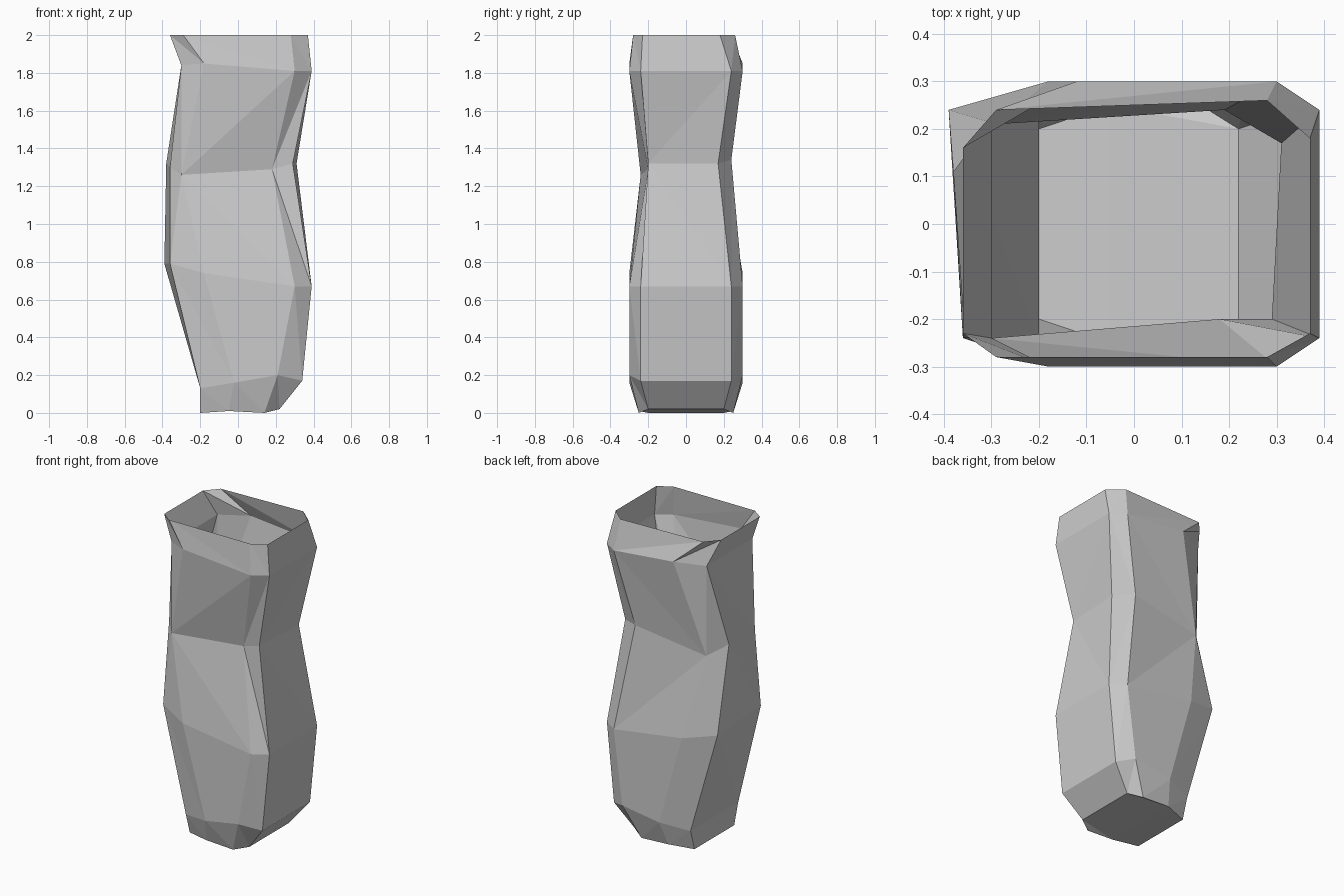
import bpy, bmesh
from mathutils import Vector

cube = bpy.data.objects.get("Cube")
if cube:
    bpy.data.objects.remove(cube, do_unlink=True)


def make_material(name, colour):
    material = bpy.data.materials.new(name)
    material.use_nodes = True
    material.diffuse_color = colour
    material.node_tree.nodes["Principled BSDF"].inputs["Base Color"].default_value = colour
    return material


# Front half of each ring, top to bottom: left side, left bevel, right bevel, right side
half_rings = [
    [(-.36, -.23, 2), (-.29, -.28, 2), (.28, -.28, 2), (.37, -.23, 2)],
    [(-.3, -.24, 1.84), (-.18, -.3, 1.85), (.3, -.3, 1.81), (.39, -.24, 1.81)],
    [(-.36, -.18, 1.3), (-.3, -.24, 1.26), (.18, -.2, 1.29), (.29, -.2, 1.32)],
    [(-.36, -.24, .79), (-.18, -.3, .74), (.3, -.3, .67), (.39, -.24, .67)],
    [(-.2, -.24, .13), (-.02, -.3, .16), (.21, -.3, .2), (.34, -.24, .17)],
    [(-.2, -.2, 0), (-.05, -.25, .01), (.14, -.25, 0), (.22, -.2, .02)],
]

# Small shifts that make the back half lean differently from the front: (ring, column)
back_shift = {
    (0, 0): (0, -.07, 0), (0, 1): (0, -.04, 0), (0, 2): (0, -.02, 0), (0, 3): (0, -.05, 0),
    (1, 0): (0, -.02, 0), (1, 1): (.06, 0, 0),
    (2, 0): (-.02, -.07, .02), (2, 1): (.01, -.03, 0),
    (2, 2): (.01, .04, .05), (2, 3): (.02, -.03, 0),
    (3, 0): (-.03, 0, 0), (4, 2): (.03, 0, 0),
}

# Fold direction per band: left bevel, front, right bevel, right side, left side
folds = ["aaaaa", "abbba", "baaaa", "aaaaa", "aaaaa"]
flip = {"a": "b", "b": "a"}


def full_ring(bm, row, half):
    """Mirror a front half ring to the back and return its vertices in order."""
    front = [Vector(p) for p in half]
    back = []
    for column, p in enumerate(front):
        shift = Vector(back_shift.get((row, column), (0, 0, 0)))
        back.append(Vector((p.x, -p.y, p.z)) + shift)
    return [bm.verts.new(p) for p in front + back[::-1]]


def bridge(bm, upper, lower, fold):
    """Join two rings with folded triangles, the back folds mirroring the front."""
    bevels, right, left = fold[:3], fold[3], fold[4]
    pattern = bevels + right + "".join(flip[c] for c in reversed(bevels)) + left
    count = len(upper)
    for i, direction in enumerate(pattern):
        j = (i + 1) % count
        if direction == "a":
            bm.faces.new((upper[i], lower[i], lower[j]))
            bm.faces.new((upper[i], lower[j], upper[j]))
        else:
            bm.faces.new((upper[i], lower[i], upper[j]))
            bm.faces.new((upper[j], lower[i], lower[j]))


# Hollow faceted body, open at the top
bm = bmesh.new()
rings = [full_ring(bm, row, half) for row, half in enumerate(half_rings)]
for upper, lower, fold in zip(rings, rings[1:], folds):
    bridge(bm, upper, lower, fold)

# Closed floor
floor = bm.faces.new(rings[-1][::-1])
bmesh.ops.triangulate(bm, faces=[floor])

mesh = bpy.data.meshes.new("hollow_body")
bm.to_mesh(mesh)
bm.free()
mesh.materials.append(make_material("plain grey", (.6, .6, .6, 1)))
body = bpy.data.objects.new("hollow_body", mesh)
bpy.context.collection.objects.link(body)
